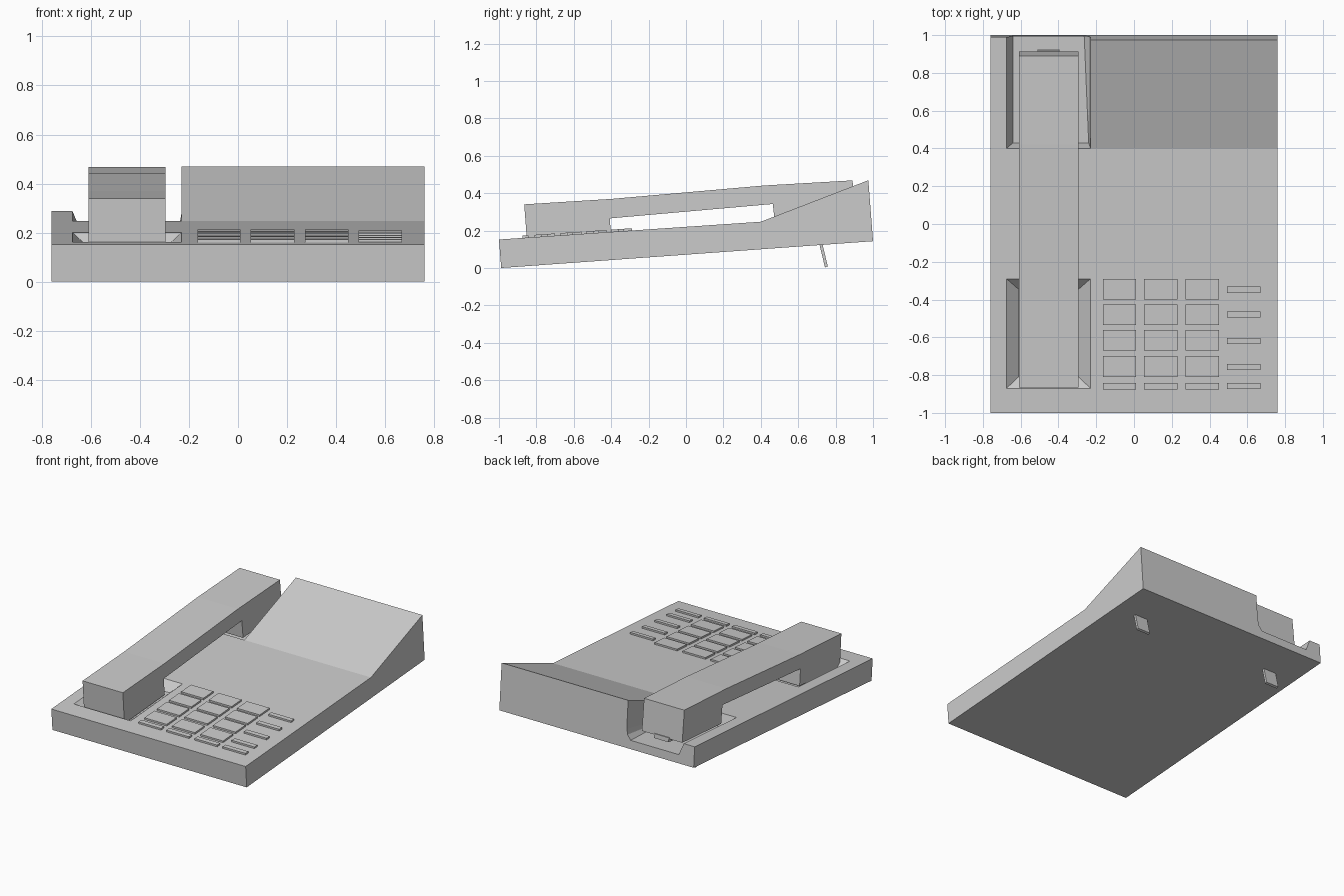
import bpy, bmesh

if "Cube" in bpy.data.objects:
    bpy.data.objects.remove(bpy.data.objects["Cube"])


def deck(y):
    """Height of the sloping top deck at depth y."""
    return 0.155 + 0.0679 * (y + 1)


def finish(name, bm):
    bmesh.ops.recalc_face_normals(bm, faces=bm.faces)
    mesh = bpy.data.meshes.new(name)
    bm.to_mesh(mesh)
    bm.free()
    ob = bpy.data.objects.new(name, mesh)
    bpy.context.collection.objects.link(ob)
    return ob


def prism(name, profile, x0, x1):
    """Extrude a (y, z) profile from x0 to x1."""
    bm = bmesh.new()
    face = bm.faces.new([bm.verts.new((x0, y, z)) for y, z in profile])
    ext = bmesh.ops.extrude_face_region(bm, geom=[face])["geom"]
    bmesh.ops.translate(bm, vec=(x1 - x0, 0, 0),
                        verts=[v for v in ext if isinstance(v, bmesh.types.BMVert)])
    return finish(name, bm)


def hull(name, points):
    bm = bmesh.new()
    for p in points:
        bm.verts.new(p)
    res = bmesh.ops.convex_hull(bm, input=bm.verts)
    loose = [v for v in bm.verts if not v.link_faces]
    bmesh.ops.delete(bm, geom=loose, context='VERTS')
    return finish(name, bm)


def cut(target, cutter):
    mod = target.modifiers.new("cut", 'BOOLEAN')
    mod.operation = 'DIFFERENCE'
    mod.solver = 'EXACT'
    mod.object = cutter
    cutter.hide_render = True
    bpy.context.view_layer.objects.active = target
    bpy.ops.object.modifier_apply(modifier=mod.name)
    bpy.data.objects.remove(cutter)


# base body with the raised rear wedge
base = prism("base", [(-0.988, 0.003), (1.0, 0.146), (0.975, 0.472),
                      (0.4, deck(0.4)), (-1.0, 0.155)], -0.76, 0.76)

# remove the wedge on the handset side, leaving the flat deck
cut(base, prism("wedge_cutter", [(0.4, deck(0.4)), (1.2, deck(1.2)),
                                 (1.2, 0.8), (0.4, 0.8)], -0.9, -0.23))

# front cradle recess with sloping walls
pts = []
for x, xb in ((-0.675, -0.612), (-0.23, -0.293)):
    for y, yb in ((-0.87, -0.81), (-0.29, -0.345)):
        pts += [(x, y, deck(y)), (x, y, deck(y) + 0.1), (xb, yb, deck(yb) - 0.055)]
cut(base, hull("front_cutter", pts))

# rear cradle channel, open at the back
pts = []
for x, bend, xb0, xb1 in ((-0.675, -0.65, -0.64, -0.64), (-0.2299, -0.238, -0.24, -0.268)):
    pts += [(x, 0.4, deck(0.4)), (x, 0.4, deck(0.4) + 0.2),
            (x, 1.1, deck(1.1)), (x, 1.1, deck(1.1) + 0.2),
            (bend, 1.1, deck(1.1) - 0.045),
            (xb0, 0.43, deck(0.43) - 0.085), (xb1, 1.1, deck(1.1) - 0.085)]
cut(base, hull("rear_cutter", pts))

# handset: bar with two blocks reaching down into the cradle
prism("handset", [(-0.865, 0.343), (-0.4, 0.372), (0.42, 0.444), (0.89, 0.471),
                  (0.914, 0.25), (0.478, 0.218), (0.464, 0.345), (-0.408, 0.268),
                  (-0.398, 0.15), (-0.848, 0.118)], -0.61, -0.295)
# plug tab under the rear of the handset
prism("handset_plug", [(0.8, 0.25), (0.92, 0.26), (0.923, 0.23), (0.8, 0.22)], -0.51, -0.395)

# keypad: three columns of keys plus a column of slim buttons
rows = [(-0.4, -0.29), (-0.535, -0.425), (-0.67, -0.56), (-0.81, -0.7), (-0.875, -0.842)]
slim_rows = [(c - 0.016, c + 0.016) for c in (-0.348, -0.48, -0.62, -0.757, -0.858)]
columns = [(-0.165, 0.01, rows), (0.052, 0.23, rows),
           (0.273, 0.45, rows), (0.492, 0.67, slim_rows)]
for x0, x1, spans in columns:
    for y0, y1 in spans:
        prism("key", [(y0, deck(y0) - 0.01), (y1, deck(y1) - 0.01),
                      (y1, deck(y1) + 0.012), (y0, deck(y0) + 0.012)], x0, x1)

# two slanted rear feet
for x in (-0.55, 0.55):
    prism("rear_foot", [(0.712, 0.135), (0.728, 0.138), (0.758, 0.012), (0.743, 0.006)],
          x - 0.05, x + 0.05)

# settle the model exactly on the ground
low = min((v.co.z for o in bpy.data.objects for v in o.data.vertices))
for o in bpy.data.objects:
    o.location.z = -low
